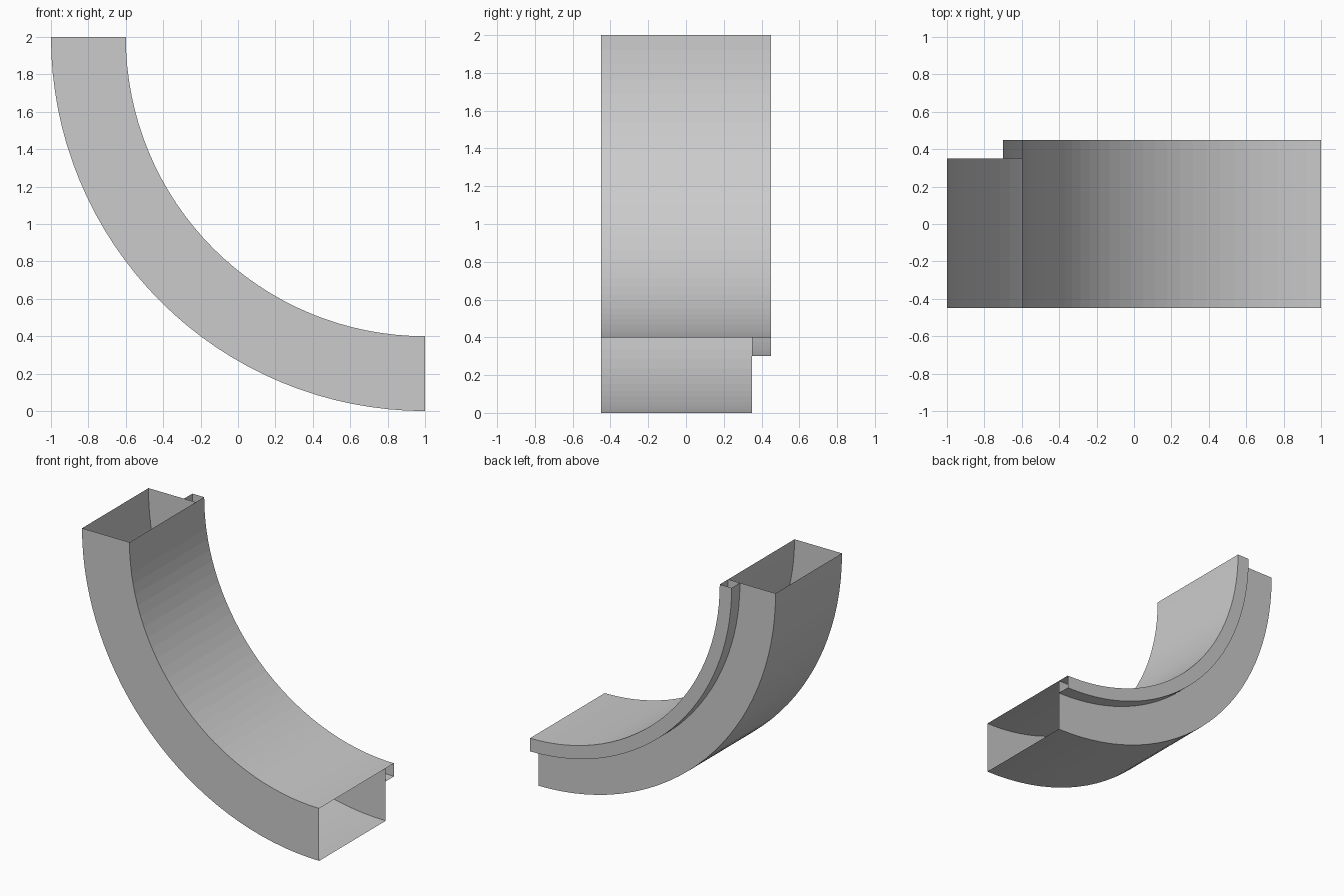
import bpy
import bmesh
from math import cos, sin, pi

cube = bpy.data.objects.get("Cube")
if cube:
    bpy.data.objects.remove(cube, do_unlink=True)

OUTER, LIP, INNER = 2.0, 1.7, 1.6      # radii of the bend
FRONT, WALL, BACK = -0.45, 0.35, 0.45  # depths along y
SEGMENTS = 32

grey = bpy.data.materials.new("plain grey")
grey.use_nodes = True
colour = (0.6, 0.6, 0.6, 1)
grey.diffuse_color = colour
grey.node_tree.nodes["Principled BSDF"].inputs["Base Color"].default_value = colour


def sweep(name, profile, closed):
    """Sweep a thin (radius, depth) profile through a quarter turn, ends open."""
    bm = bmesh.new()
    rings = []
    for i in range(SEGMENTS + 1):
        a = pi / 2 * i / SEGMENTS
        rings.append([bm.verts.new((1 - r * cos(a), y, 2 - r * sin(a)))
                      for r, y in profile])
    count = len(profile)
    for low, high in zip(rings, rings[1:]):
        for j in range(count if closed else count - 1):
            k = (j + 1) % count
            bm.faces.new((low[j], low[k], high[k], high[j]))
    mesh = bpy.data.meshes.new(name)
    bm.to_mesh(mesh)
    bm.free()
    mesh.materials.append(grey)
    obj = bpy.data.objects.new(name, mesh)
    bpy.context.collection.objects.link(obj)
    return obj


# Hollow rectangular duct
sweep("curved_duct",
      [(INNER, FRONT), (INNER, WALL), (OUTER, WALL), (OUTER, FRONT)], True)

# Small hollow lip along the back of the inner curve
sweep("back_lip",
      [(INNER, WALL), (INNER, BACK), (LIP, BACK), (LIP, WALL)], False)
